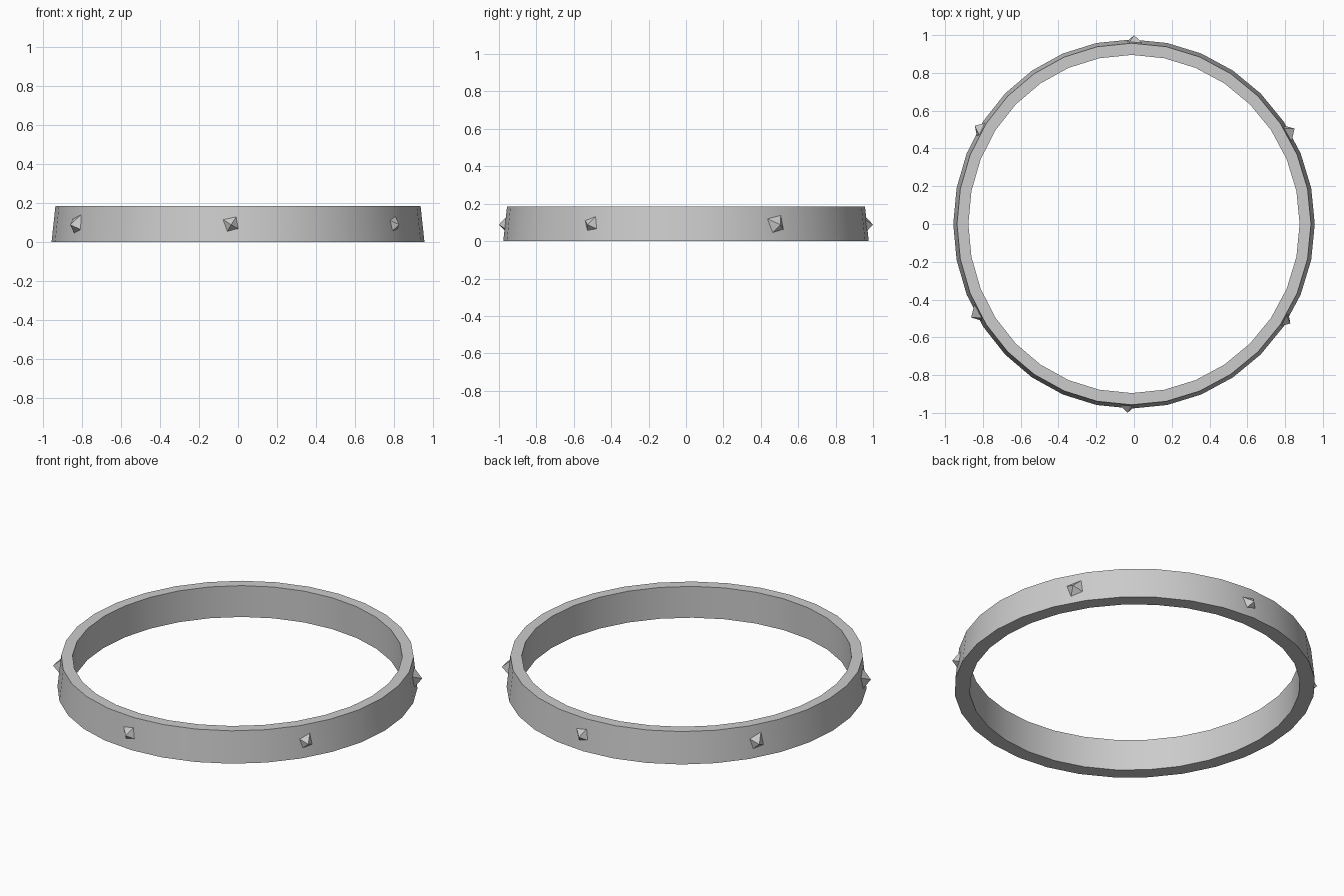
import bpy, bmesh
from math import cos, sin, pi, radians
from mathutils import Matrix, Vector

if "Cube" in bpy.data.objects:
    bpy.data.objects.remove(bpy.data.objects["Cube"])

SIDES = 32


def finish(bm, name):
    bmesh.ops.recalc_face_normals(bm, faces=bm.faces)
    mesh = bpy.data.meshes.new(name)
    bm.to_mesh(mesh)
    bm.free()
    obj = bpy.data.objects.new(name, mesh)
    bpy.context.collection.objects.link(obj)
    return obj


# Tapered band: cross-section (x radius, y radius, z) swept round the axis
section = [(0.957, 0.977, 0.0), (0.937, 0.957, 0.185),
           (0.877, 0.895, 0.185), (0.877, 0.895, 0.0)]
bm = bmesh.new()
rings = []
for i in range(SIDES):
    a = 2 * pi * i / SIDES
    rings.append([bm.verts.new((rx * cos(a) - 0.012 * sin(a) ** 2, ry * sin(a), z))
                  for rx, ry, z in section])
for i in range(SIDES):
    p, q = rings[i], rings[(i + 1) % SIDES]
    for j in range(4):
        k = (j + 1) % 4
        bm.faces.new((p[j], q[j], q[k], p[k]))
band = finish(bm, "band")
bpy.context.view_layer.objects.active = band
band.select_set(True)
bpy.ops.object.shade_smooth_by_angle(angle=radians(30))

# Six pyramid studs, each slightly twisted on the outer wall
tips = [(0.85, 0.505), (0.0, 1.0), (-0.843, 0.52),
        (-0.862, -0.495), (-0.035, -1.0), (0.828, -0.527)]
for n, (x, y) in enumerate(tips):
    out = Vector((x, y, 0)).normalized()
    side = Vector((-out.y, out.x, 0))
    up = Vector((0, 0, 1))
    frame = Matrix((side, up, out)).transposed().to_4x4()
    place = Matrix.Translation(Vector((x, y, 0.088)) - out * 0.025)
    twist = Matrix.Rotation(radians(45 + 14), 4, 'Z')
    start = Matrix.Rotation(radians(0), 4, 'Z')
    bm = bmesh.new()
    bmesh.ops.create_cone(bm, cap_ends=True, segments=4, radius1=0.062,
                          radius2=0, depth=0.05,
                          matrix=place @ frame @ twist @ start)
    bmesh.ops.remove_doubles(bm, verts=bm.verts, dist=0.0001)
    finish(bm, f"stud_{n + 1}")
